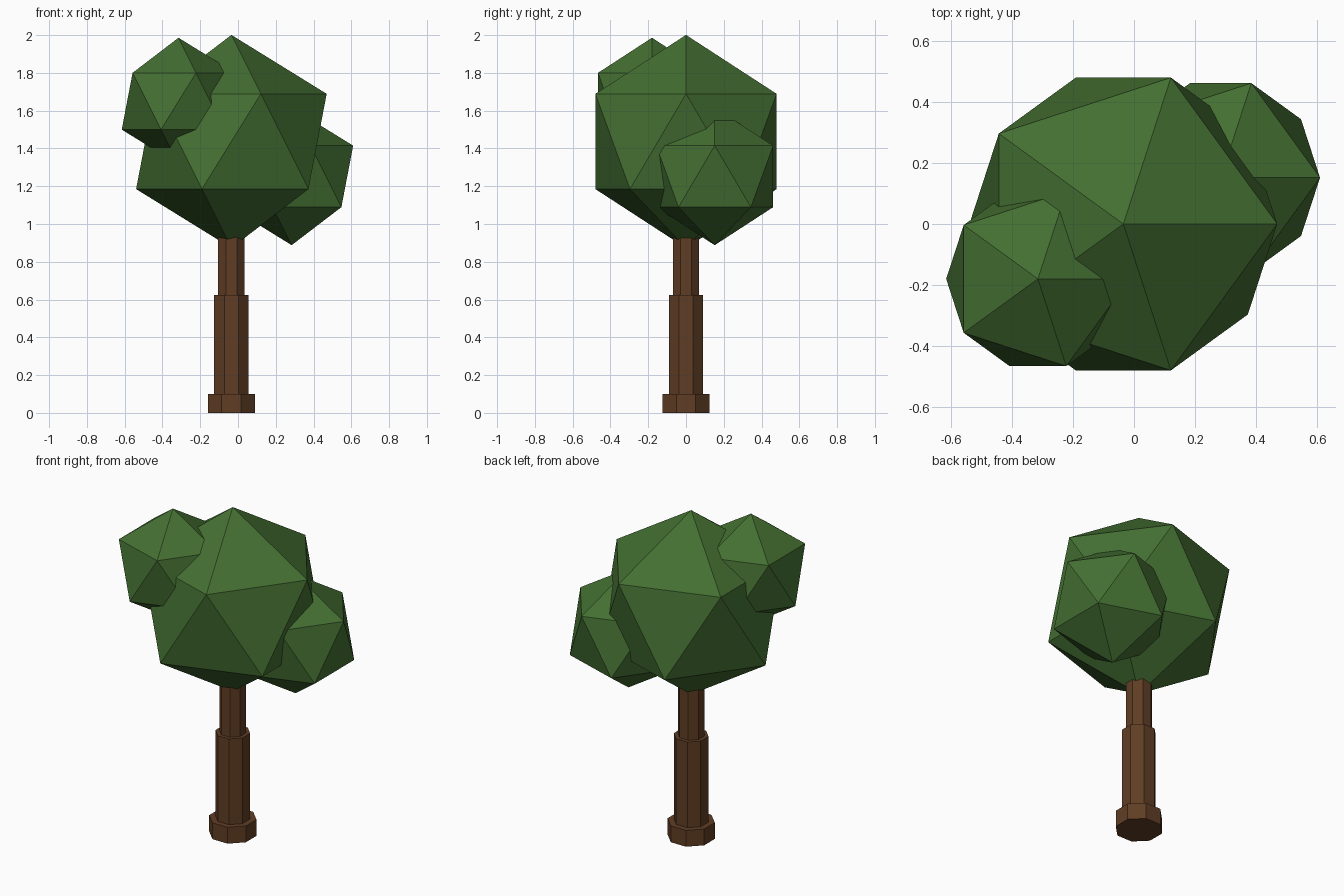
import bpy, bmesh, math
from mathutils import Matrix

if "Cube" in bpy.data.objects:
    bpy.data.objects.remove(bpy.data.objects["Cube"])

def material(name, rgb):
    m = bpy.data.materials.new(name)
    m.diffuse_color = (*rgb, 1)
    m.use_nodes = True
    m.node_tree.nodes["Principled BSDF"].inputs["Base Color"].default_value = m.diffuse_color
    return m

bark = material("brown bark", (0.117, 0.048, 0.018))
leaf = material("green leaves", (0.058, 0.160, 0.032))

def add_object(name, bm, mat):
    bmesh.ops.recalc_face_normals(bm, faces=bm.faces)
    mesh = bpy.data.meshes.new(name)
    bm.to_mesh(mesh)
    bm.free()
    mesh.materials.append(mat)
    bpy.context.collection.objects.link(bpy.data.objects.new(name, mesh))

TRUNK_X = -0.035

# Trunk: one stepped octagonal column, (apothem, height) profile
profile = [(0.124, 0), (0.124, 0.1), (0.091, 0.1), (0.091, 0.625),
           (0.07, 0.625), (0.07, 1.0)]
bm = bmesh.new()
rings = []
for apothem, z in profile:
    r = apothem / math.cos(math.pi / 8)
    angles = [(i + 0.5) * math.pi / 4 for i in range(8)]
    rings.append([bm.verts.new((TRUNK_X + r * math.cos(a), r * math.sin(a), z)) for a in angles])
for low, high in zip(rings, rings[1:]):
    for i in range(8):
        j = (i + 1) % 8
        bm.faces.new((low[i], low[j], high[j], high[i]))
bm.faces.new(rings[0][::-1])
bm.faces.new(rings[-1])
add_object("trunk", bm, bark)

# Foliage: three overlapping icosahedra
for name, radius, centre in [
    ("main_foliage", 0.564, (TRUNK_X, 0, 1.437)),
    ("upper_left_foliage", 0.336, (-0.315, -0.18, 1.65)),
    ("lower_right_foliage", 0.364, (0.284, 0.152, 1.252)),
]:
    bm = bmesh.new()
    bmesh.ops.create_icosphere(bm, subdivisions=1, radius=radius,
                               matrix=Matrix.Translation(centre))
    add_object(name, bm, leaf)
